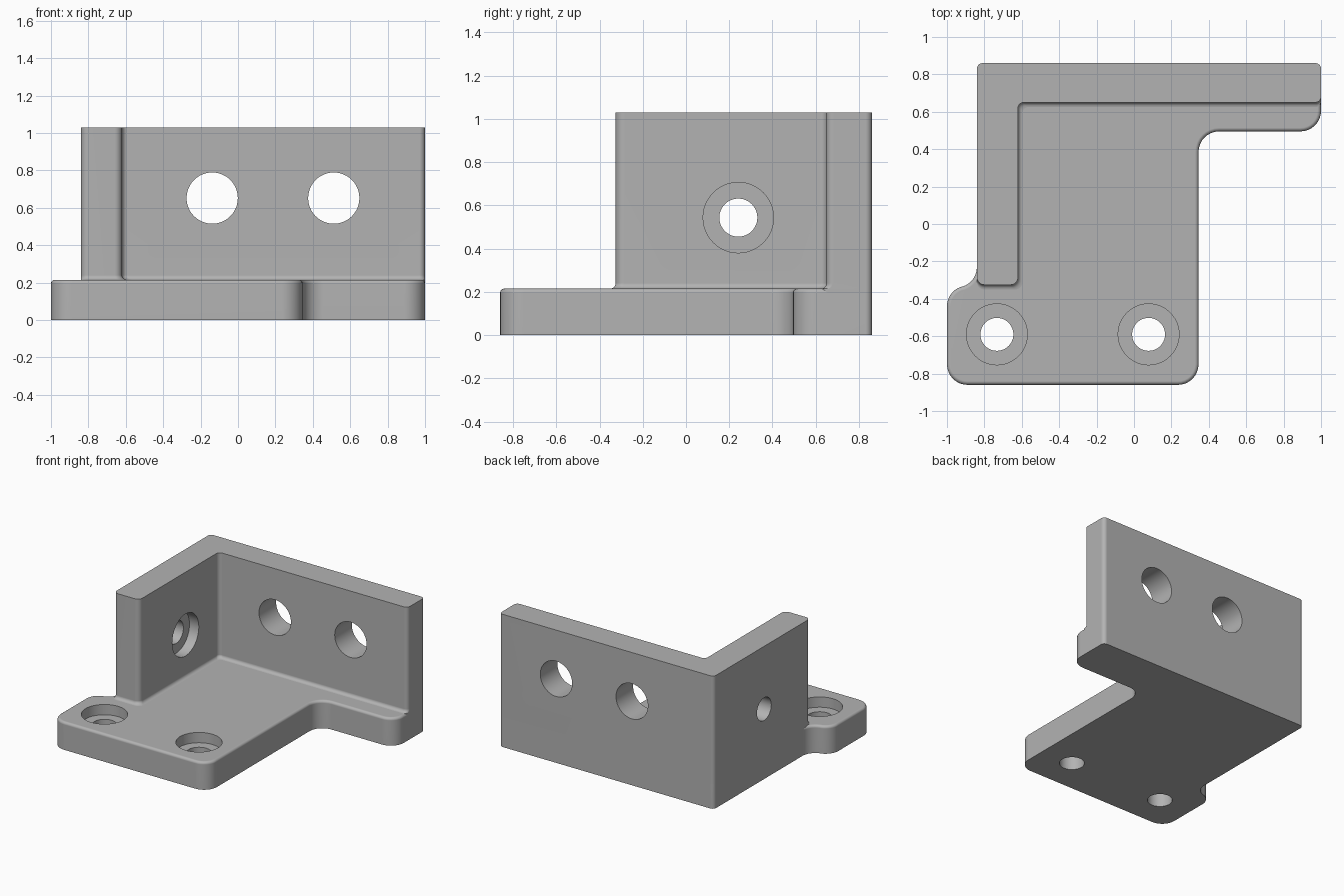
import bpy
import bmesh
from math import sin, cos, radians, pi

cube = bpy.data.objects.get("Cube")
if cube:
    bpy.data.objects.remove(cube, do_unlink=True)

GREY = (0.45, 0.45, 0.45, 1.0)
metal = bpy.data.materials.new("plain grey")
metal.use_nodes = True
metal.diffuse_color = GREY
metal.node_tree.nodes["Principled BSDF"].inputs["Base Color"].default_value = GREY

FLOOR, TOP = 0.215, 1.03


def outline(arcs, inset=0.0, steps=8):
    """Points along chained arcs (x, y, radius, start, end); clockwise arcs are concave."""
    pts = []
    for x, y, r, a0, a1 in arcs:
        r += inset if a1 < a0 else -inset
        for i in range(steps + 1):
            a = radians(a0 + (a1 - a0) * i / steps)
            pts.append((x + r * cos(a), y + r * sin(a)))
    return pts


def loft(name, layers):
    """Closed solid through (height, outline) layers."""
    bm = bmesh.new()
    rings = [[bm.verts.new((x, y, z)) for x, y in pts] for z, pts in layers]
    n = len(rings[0])
    for low, high in zip(rings, rings[1:]):
        for i in range(n):
            j = (i + 1) % n
            bm.faces.new((low[i], low[j], high[j], high[i]))
    bm.faces.new(rings[0][::-1])
    bm.faces.new(rings[-1])
    bmesh.ops.recalc_face_normals(bm, faces=bm.faces)
    mesh = bpy.data.meshes.new(name)
    bm.to_mesh(mesh)
    bm.free()
    mesh.materials.append(metal)
    obj = bpy.data.objects.new(name, mesh)
    bpy.context.collection.objects.link(obj)
    return obj


def activate(obj):
    bpy.ops.object.select_all(action='DESELECT')
    obj.select_set(True)
    bpy.context.view_layer.objects.active = obj


def drill(obj, centre, radius, depth, rotation=(0, 0, 0)):
    bpy.ops.mesh.primitive_cylinder_add(vertices=48, radius=radius, depth=depth,
                                        location=centre, rotation=rotation)
    cutter = bpy.context.object
    cutter.hide_render = True
    cutter.data.materials.append(metal)
    activate(obj)
    mod = obj.modifiers.new("hole", 'BOOLEAN')
    mod.operation = 'DIFFERENCE'
    mod.solver = 'EXACT'
    mod.object = cutter
    bpy.ops.object.modifier_apply(modifier=mod.name)
    bpy.data.objects.remove(cutter, do_unlink=True)


def finish(obj):
    activate(obj)
    bpy.ops.object.shade_smooth_by_angle(angle=radians(30))
    mod = obj.modifiers.new("flat face normals", 'WEIGHTED_NORMAL')
    mod.keep_sharp = True


# Base plate: rounded outline with a softened top edge
R = 0.11
base_arcs = [
    (-0.89, -0.75, R, 180, 270),
    (0.235, -0.75, R, 270, 360),
    (0.455, 0.385, R, 180, 90),
    (0.89, 0.605, R, 270, 360),
    (0.97, 0.83, 0.03, 0, 90),
    (-0.81, 0.83, 0.03, 90, 180),
    (-0.95, -0.23, R, 0, -70),
    (-0.89, -0.44, R, 110, 180),
]
EDGE = 0.02
layers = [(0, outline(base_arcs))]
for i in range(5):
    a = i * pi / 8
    layers.append((FLOOR - EDGE * (1 - sin(a)), outline(base_arcs, EDGE * (1 - cos(a)))))
base = loft("base_plate", layers)


# L-shaped wall: inner sides flare into a fillet at the floor
def wall_outline(d):
    return outline([
        (-0.81, 0.83, 0.03, 90, 180),
        (-0.80, -0.285 - d, 0.04, 180, 270),
        (-0.66 + d, -0.285 - d, 0.04, 270, 360),
        (-0.59 + d, 0.62 - d, 0.03, 180, 90),
        (0.97, 0.68 - d, 0.03, 270, 360),
        (0.97, 0.83, 0.03, 0, 90),
    ])


FILLET = 0.025
layers = [(FLOOR - 0.03, wall_outline(FILLET))]
for i in range(6):
    a = i * pi / 10
    layers.append((FLOOR + FILLET * (1 - cos(a)), wall_outline(FILLET * (1 - sin(a)))))
layers.append((TOP, wall_outline(0)))
wall = loft("corner_wall", layers)

# Counterbored screw holes in the base
BORE, SINK, SINK_DEPTH = 0.088, 0.163, 0.08
for x in (-0.733, 0.078):
    drill(base, (x, -0.59, 0), BORE, 1)
    drill(base, (x, -0.59, FLOOR), SINK, 2 * SINK_DEPTH)

# Plain holes through the back wall
for x in (-0.138, 0.512):
    drill(wall, (x, 0.75, 0.652), 0.137, 0.6, (pi / 2, 0, 0))

# Counterbored hole through the side wall
drill(wall, (-0.73, 0.242, 0.543), BORE, 0.6, (0, pi / 2, 0))
drill(wall, (-0.62, 0.242, 0.543), SINK, 2 * SINK_DEPTH, (0, pi / 2, 0))

for part in (base, wall):
    finish(part)
